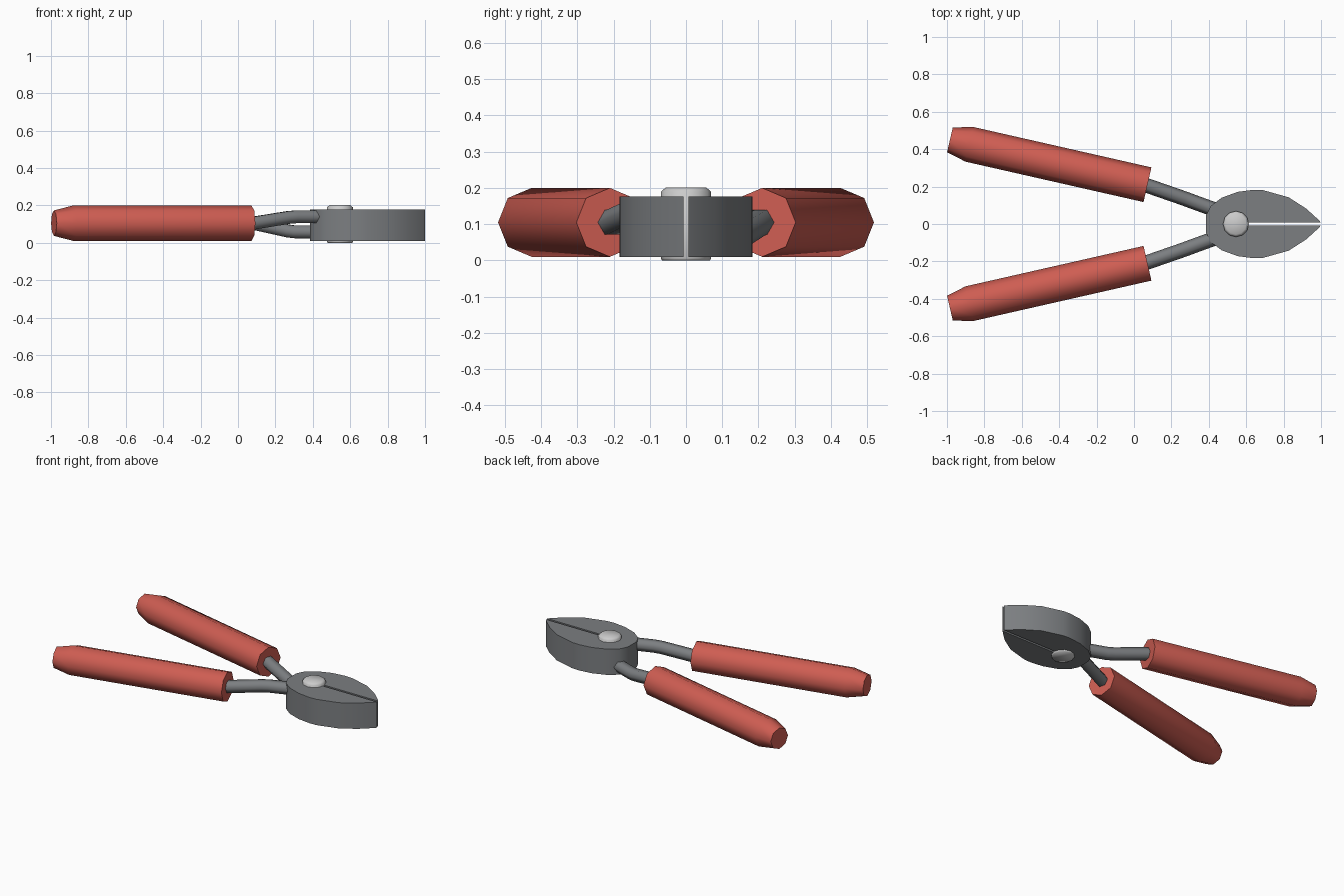
import bpy, bmesh, math
from mathutils import Vector

if "Cube" in bpy.data.objects:
    bpy.data.objects.remove(bpy.data.objects["Cube"])


def material(name, color):
    m = bpy.data.materials.new(name)
    m.diffuse_color = (*color, 1)
    m.use_nodes = True
    m.node_tree.nodes["Principled BSDF"].inputs["Base Color"].default_value = m.diffuse_color
    return m


STEEL = material("steel", (0.2, 0.21, 0.22))
RED = material("red_rubber", (0.62, 0.11, 0.085))
BRIGHT = material("bright_metal", (0.55, 0.55, 0.55))


def finish(bm, name, mat, angle):
    bmesh.ops.recalc_face_normals(bm, faces=bm.faces)
    me = bpy.data.meshes.new(name)
    bm.to_mesh(me)
    bm.free()
    ob = bpy.data.objects.new(name, me)
    bpy.context.collection.objects.link(ob)
    me.materials.append(mat)
    bpy.ops.object.select_all(action='DESELECT')
    ob.select_set(True)
    bpy.context.view_layer.objects.active = ob
    bpy.ops.object.shade_smooth_by_angle(angle=math.radians(angle))
    return ob


def tube(name, path, radii, sides, mat, up=Vector((0, 0, 1))):
    """Capped faceted tube along a path."""
    bm = bmesh.new()
    pts = [Vector(p) for p in path]
    rings = []
    for i, p in enumerate(pts):
        t = (pts[min(i + 1, len(pts) - 1)] - pts[max(i - 1, 0)]).normalized()
        side = up.cross(t).normalized()
        top = t.cross(side)
        rings.append([bm.verts.new(p + radii[i] * (side * math.cos(a) + top * math.sin(a)))
                      for a in (2 * math.pi * k / sides for k in range(sides))])
    for a, b in zip(rings, rings[1:]):
        for k in range(sides):
            n = (k + 1) % sides
            bm.faces.new((a[k], a[n], b[n], b[k]))
    bm.faces.new(rings[0])
    bm.faces.new(rings[-1])
    return finish(bm, name, mat, 65)


# jaw head: leaf-shaped plate with a slot running from the pivot to the tip
half = [(1.0, 0.007), (0.985, 0.024), (0.92, 0.083), (0.826, 0.143), (0.69, 0.181),
        (0.64, 0.183), (0.555, 0.172), (0.47, 0.141), (0.41, 0.096), (0.385, 0.045)]
slot = 0.56
outline = [(slot, 0.007)] + half + [(x, -y) for x, y in reversed(half)] + [(slot, -0.007)]
bm = bmesh.new()
face = bm.faces.new([bm.verts.new((x, y, 0.01)) for x, y in outline])
ext = bmesh.ops.extrude_face_region(bm, geom=[face])
bmesh.ops.translate(bm, vec=(0, 0, 0.167),
                    verts=[v for v in ext["geom"] if isinstance(v, bmesh.types.BMVert)])
finish(bm, "jaws", STEEL, 45)

# pivot rivet with chamfered heads
tube("pivot", [(0.545, 0, z) for z in (0, 0.006, 0.19, 0.201)],
     [0.066, 0.069, 0.069, 0.056], 12, BRIGHT, up=Vector((1, 0, 0)))

# shanks (one cranked up, one cranked down) and grips, on both sides
for s, label, dz in ((1, "back", -0.047), (-1, "front", 0.034)):
    zc = 0.105
    tube(label + "_shank",
         [(-0.02, s * 0.234, zc), (0.08, s * 0.202, zc), (0.27, s * 0.136, zc + dz * 0.9),
          (0.31, s * 0.121, zc + dz), (0.45, s * 0.07, zc + dz)],
         [0.039] * 5, 6, STEEL)
    tube(label + "_grip",
         [(0.072, s * 0.21, zc), (-0.88, s * 0.426, zc), (-0.984, s * 0.45, zc)],
         [0.095, 0.095, 0.068], 8, RED)
